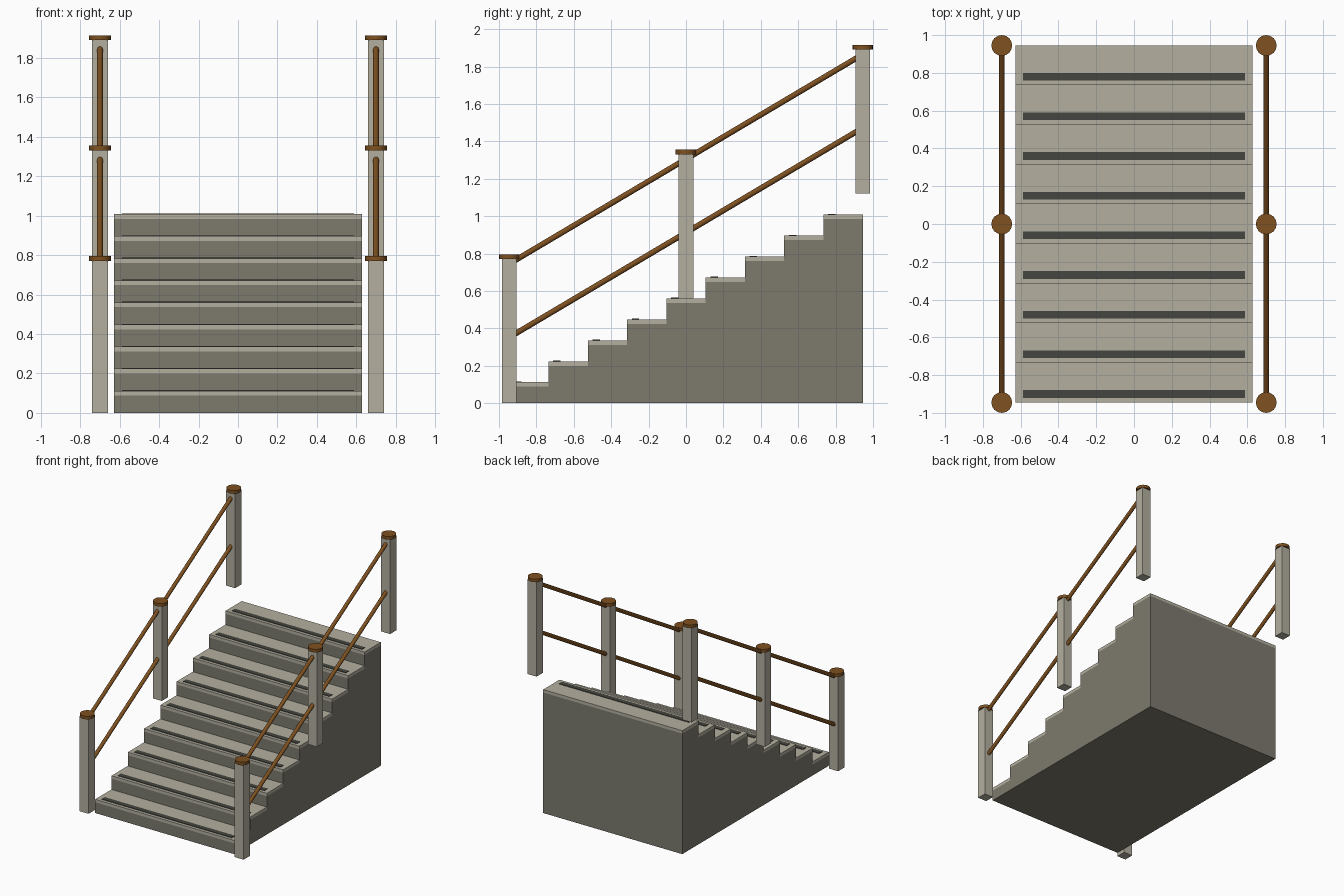
import bpy, bmesh, math
from mathutils import Vector

if "Cube" in bpy.data.objects:
    bpy.data.objects.remove(bpy.data.objects["Cube"])

STEPS, RISE, RUN = 9, 0.112, 0.21
HALF_W, Y0, TREAD = 0.628, -0.945, 0.024
POST_X, POST_W, POST_H = 0.70, 0.08, 0.77
SLOPE = RISE / RUN * 10 / 9          # rise between end posts over their spacing


def material(name, rgb):
    m = bpy.data.materials.new(name)
    m.diffuse_color = (*rgb, 1)
    m.use_nodes = True
    m.node_tree.nodes["Principled BSDF"].inputs["Base Color"].default_value = m.diffuse_color
    return m


stone = material("dark_stone", (0.205, 0.195, 0.155))
pale = material("pale_stone", (0.456, 0.434, 0.352))
wood = material("brown_wood", (0.21, 0.082, 0.0145))
grip = material("dark_grip", (0.06, 0.062, 0.05))


def finish(name, bm, mat):
    bmesh.ops.recalc_face_normals(bm, faces=bm.faces)
    me = bpy.data.meshes.new(name)
    bm.to_mesh(me)
    bm.free()
    me.materials.append(mat)
    ob = bpy.data.objects.new(name, me)
    bpy.context.collection.objects.link(ob)
    return ob


def box(name, lo, hi, mat):
    bm = bmesh.new()
    bmesh.ops.create_cube(bm, size=1)
    lo, hi = Vector(lo), Vector(hi)
    for v in bm.verts:
        v.co = (lo + hi) / 2 + v.co * (hi - lo)
    return finish(name, bm, mat)


def rod(name, a, b, r, sides, mat):
    a, b = Vector(a), Vector(b)
    bm = bmesh.new()
    bmesh.ops.create_cone(bm, cap_ends=True, segments=sides, radius1=r, radius2=r,
                          depth=(b - a).length)
    rot = (b - a).to_track_quat('Z', 'Y')
    for v in bm.verts:
        v.co = rot @ v.co + (a + b) / 2
    for f in bm.faces:
        f.smooth = len(f.verts) == 4
    ob = finish(name, bm, mat)
    ob.data.set_sharp_from_angle(angle=math.radians(40))
    return ob


# Solid stair body: stepped side profile extruded across the width
profile = [(-Y0, 0), (Y0, 0)]
for i in range(STEPS):
    z = (i + 1) * RISE - TREAD
    profile += [(Y0 + i * RUN, z), (Y0 + (i + 1) * RUN, z)]
bm = bmesh.new()
face = bm.faces.new([bm.verts.new((-HALF_W, y, z)) for y, z in profile])
ext = bmesh.ops.extrude_face_region(bm, geom=[face])
bmesh.ops.translate(bm, vec=(2 * HALF_W, 0, 0),
                    verts=[g for g in ext["geom"] if isinstance(g, bmesh.types.BMVert)])
finish("stair_body", bm, stone)

# Pale treads with a dark grip strip near each front edge
for i in range(STEPS):
    y, z = Y0 + i * RUN, (i + 1) * RISE
    box(f"tread_{i+1}", (-HALF_W, y, z - TREAD), (HALF_W, y + RUN, z), pale)
    box(f"grip_strip_{i+1}", (-0.588, y + 0.025, z - 0.003), (0.588, y + 0.065, z + 0.004), grip)

# Railings on both sides
for side, x in (("left", -POST_X), ("right", POST_X)):
    for part, y, z in (("front", Y0, 0), ("middle", 0, 5 * RISE), ("back", -Y0, 10 * RISE)):
        h = POST_W / 2
        box(f"{side}_{part}_post", (x - h, y - h, z), (x + h, y + h, z + POST_H + 0.005), pale)
        rod(f"{side}_{part}_post_cap", (x, y, z + POST_H), (x, y, z + POST_H + 0.025),
            0.055, 16, wood)
    for part, z in (("upper", 1.305), ("lower", 0.912)):
        d = 0.93
        rod(f"{side}_{part}_rail", (x, -d, z - d * SLOPE), (x, d, z + d * SLOPE), 0.015, 12, wood)
